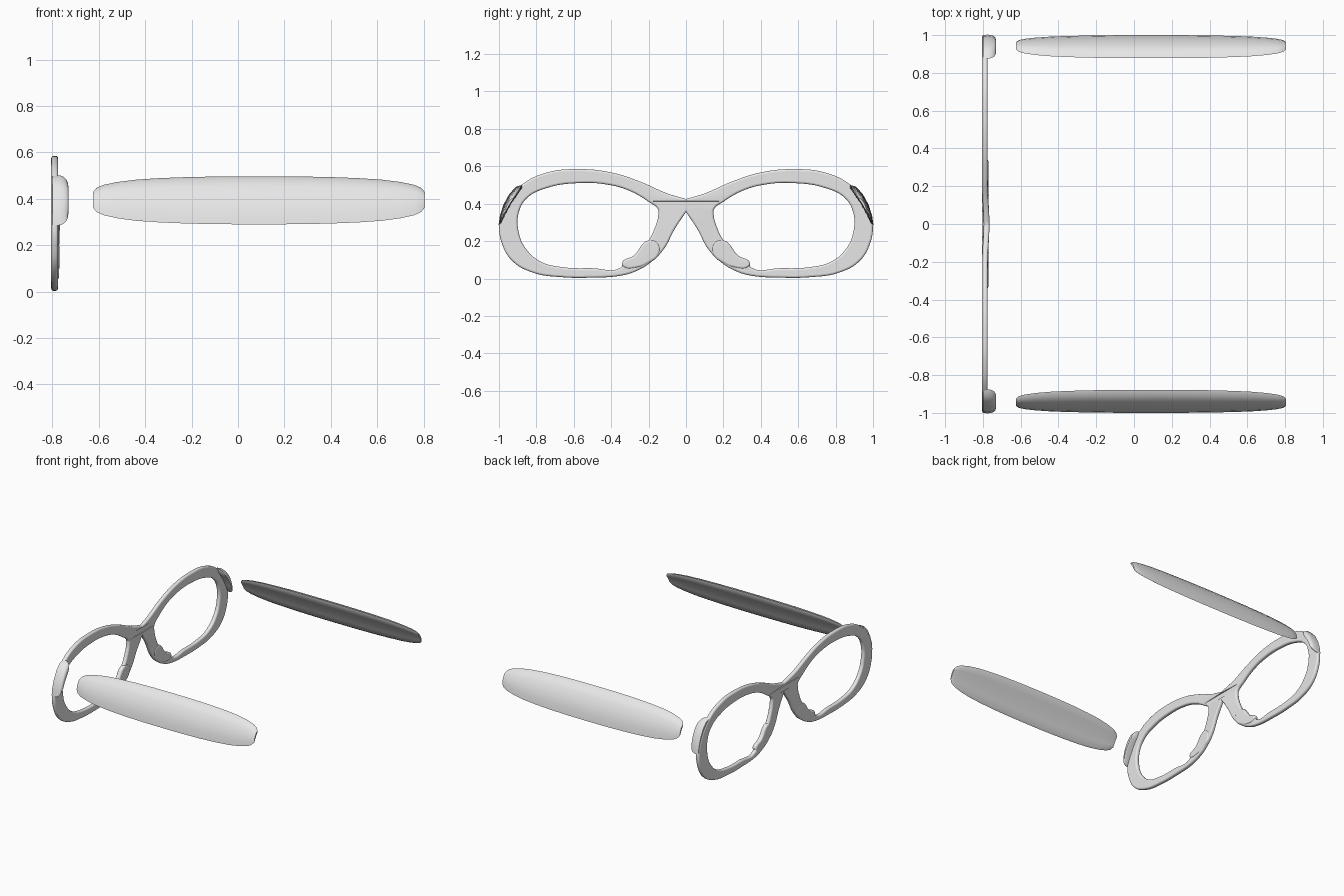
import bpy, bmesh, math
from mathutils import Matrix

if "Cube" in bpy.data.objects:
    bpy.data.objects.remove(bpy.data.objects["Cube"])

grey = bpy.data.materials.new("light_grey")
grey.diffuse_color = (0.8, 0.8, 0.8, 1)
grey.use_nodes = True
grey.node_tree.nodes["Principled BSDF"].inputs["Base Color"].default_value = grey.diffuse_color

# maps flat outlines (x, y) onto the upright (y, z) plane
UPRIGHT = Matrix(((0, 0, 1, 0), (1, 0, 0, 0), (0, 1, 0, 0), (0, 0, 0, 1)))


def finish(ob, angle=50):
    ob.data.materials.clear()
    ob.data.materials.append(grey)
    bpy.ops.object.select_all(action='DESELECT')
    ob.select_set(True)
    bpy.context.view_layer.objects.active = ob
    bpy.ops.object.shade_smooth_by_angle(angle=math.radians(angle))


def plate(name, loops, x, half, bevel):
    """Filled smooth outlines (with holes) turned into a rounded plate."""
    cu = bpy.data.curves.new(name, 'CURVE')
    cu.dimensions, cu.fill_mode = '2D', 'BOTH'
    cu.resolution_u, cu.bevel_resolution = 6, 3
    cu.extrude, cu.bevel_depth, cu.offset = half - bevel, bevel, -bevel
    for pts, corners in loops:
        sp = cu.splines.new('BEZIER')
        sp.bezier_points.add(len(pts) - 1)
        sp.use_cyclic_u = True
        for bp, p in zip(sp.bezier_points, pts):
            bp.co = (p[0], p[1], 0)
            kind = 'VECTOR' if p in corners else 'AUTO'
            bp.handle_left_type = bp.handle_right_type = kind
    ob = bpy.data.objects.new(name, cu)
    bpy.context.collection.objects.link(ob)
    bpy.ops.object.select_all(action='DESELECT')
    ob.select_set(True)
    bpy.context.view_layer.objects.active = ob
    bpy.ops.object.convert(target='MESH')
    ob = bpy.context.view_layer.objects.active
    ob.data.transform(UPRIGHT)
    for v in ob.data.vertices:  # slight bow at the bridge
        v.co.x += x + 0.01 * math.exp(-(v.co.y / 0.12) ** 2)
    finish(ob)
    return ob


def mirror(pts):
    return [(-y, z) for y, z in reversed(pts)]


# Slanted crescent section shared by temples and hinges (y, z)
SECTION = [(0.878, 0.497), (0.91, 0.488), (0.945, 0.45), (0.975, 0.395),
           (0.993, 0.34), (1.0, 0.29), (0.985, 0.302), (0.965, 0.345),
           (0.935, 0.4), (0.903, 0.445), (0.88, 0.48)]
CY, CZ = 0.946, 0.397


def loft(name, stations, side):
    """Sweep the crescent along x, scaling it at each station."""
    bm = bmesh.new()
    rings = [[bm.verts.new((x, side * (CY + (y - CY) * s), CZ + (z - CZ) * s))
              for y, z in SECTION] for x, s in stations]
    n = len(SECTION)
    for a, b in zip(rings, rings[1:]):
        for i in range(n):
            j = (i + 1) % n
            bm.faces.new((a[i], a[j], b[j], b[i]))
    bm.faces.new(rings[0])
    bm.faces.new(rings[-1])
    bmesh.ops.recalc_face_normals(bm, faces=bm.faces)
    me = bpy.data.meshes.new(name)
    bm.to_mesh(me)
    bm.free()
    ob = bpy.data.objects.new(name, me)
    bpy.context.collection.objects.link(ob)
    finish(ob, 40)


# Front frame: outer outline, right half from bridge top to nose side
top, notch = (0, 0.425), (0, 0.355)
outer = [(0.1, 0.455), (0.25, 0.52), (0.4, 0.567), (0.58, 0.585), (0.75, 0.565),
         (0.88, 0.5), (0.96, 0.405), (0.998, 0.29), (0.985, 0.19), (0.93, 0.095),
         (0.82, 0.032), (0.66, 0.007), (0.5, 0.005), (0.35, 0.015), (0.27, 0.038),
         (0.19, 0.085), (0.12, 0.155), (0.06, 0.265)]
hole = [(0.15, 0.37), (0.2, 0.41), (0.3, 0.468), (0.42, 0.502), (0.58, 0.51),
        (0.74, 0.485), (0.85, 0.43), (0.895, 0.35), (0.895, 0.25), (0.86, 0.165),
        (0.78, 0.092), (0.67, 0.062), (0.5, 0.055), (0.35, 0.058), (0.335, 0.085),
        (0.275, 0.125), (0.2, 0.205), (0.163, 0.28), (0.148, 0.34)]
plate("front_frame",
      [([top] + outer + [notch] + mirror(outer), (top, notch)),
       (hole, ()), (mirror(hole), ())], -0.79, 0.015, 0.011)

# Nose pads, slightly proud of the frame
pad = [(0.335, 0.062), (0.342, 0.085), (0.28, 0.122), (0.2, 0.205),
       (0.15, 0.19), (0.145, 0.13), (0.2, 0.082), (0.26, 0.058)]
plate("nose_pad_left", [(pad, ())], -0.788, 0.017, 0.012)
plate("nose_pad_right", [(mirror(pad), ())], -0.788, 0.017, 0.012)

# Temples: long tapered blades, detached from the frame
half = [(0, 1), (0.15, 0.995), (0.3, 0.97), (0.43, 0.92), (0.53, 0.855),
        (0.61, 0.755), (0.67, 0.63), (0.7, 0.5), (0.715, 0.32)]
blade = [(0.09 - d, s) for d, s in reversed(half)] + [(0.09 + d, s) for d, s in half[1:]]
# Hinge blocks: short rounded stubs on the frame corners
stub = [(-0.8, 1.02), (-0.775, 1.04), (-0.765, 1.03), (-0.752, 0.98),
        (-0.74, 0.87), (-0.733, 0.72), (-0.73, 0.5)]
for side, word in ((1, "left"), (-1, "right")):
    loft("temple_" + word, blade, side)
    loft("hinge_block_" + word, stub, side)
